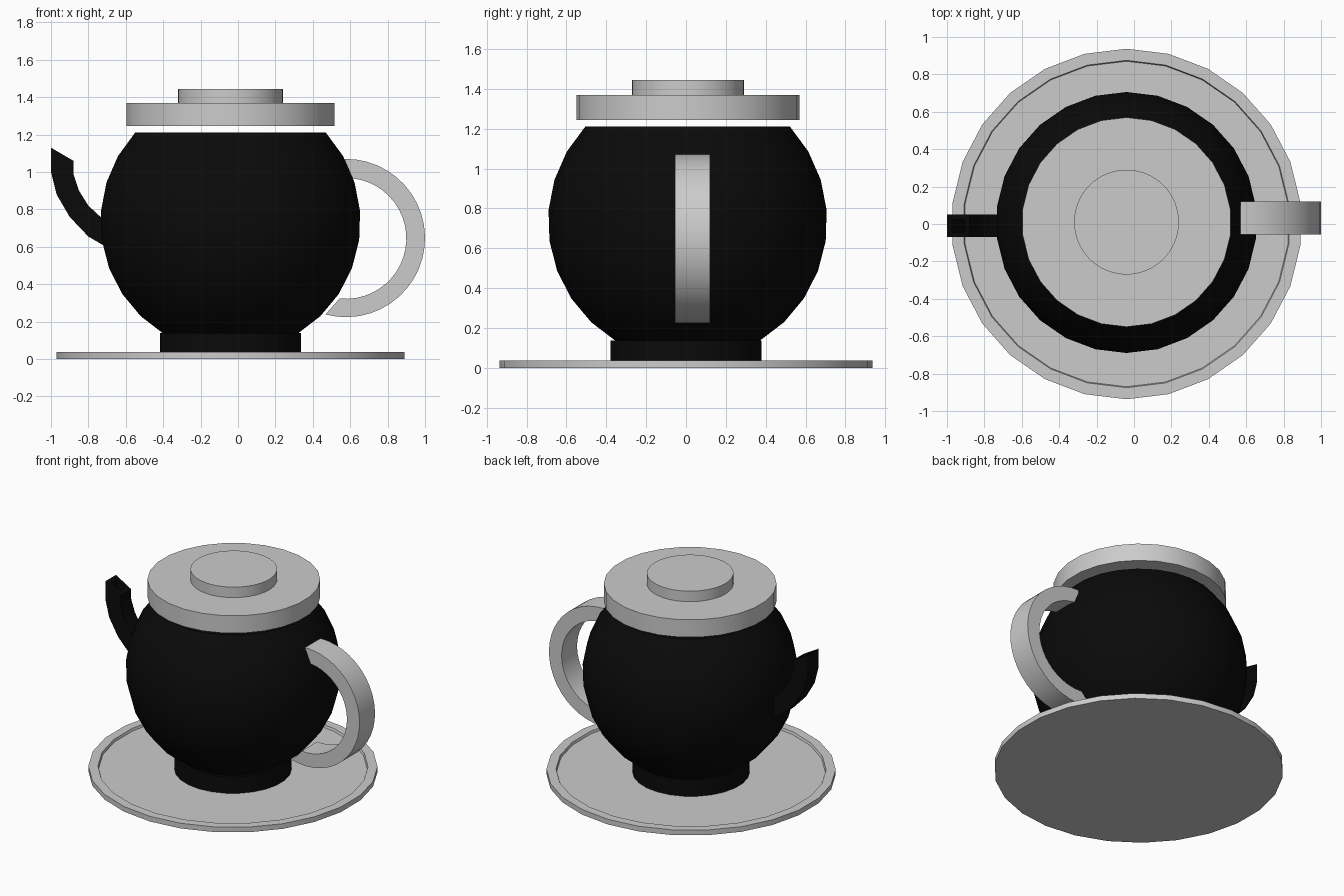
import bpy, bmesh
from math import sin, cos, radians, pi
from mathutils import Vector

if "Cube" in bpy.data.objects:
    bpy.data.objects.remove(bpy.data.objects["Cube"])

SIDES = 26
CX = -0.04

black = bpy.data.materials.new("black_glaze")
black.diffuse_color = (0.003, 0.003, 0.003, 1)
black.use_nodes = True
black.node_tree.nodes["Principled BSDF"].inputs["Base Color"].default_value = black.diffuse_color


def loft(name, rings, closed=False, mat=None, smooth=35):
    """Bridge a list of equal-sized vertex rings; cap the ends or join them."""
    bm = bmesh.new()
    loops = [[bm.verts.new(p) for p in r] for r in rings]
    n = len(rings[0])
    pairs = list(zip(loops, loops[1:]))
    if closed:
        pairs.append((loops[-1], loops[0]))
    else:
        bm.faces.new(loops[0])
        bm.faces.new(loops[-1])
    for a, b in pairs:
        for i in range(n):
            j = (i + 1) % n
            bm.faces.new((a[i], a[j], b[j], b[i]))
    bmesh.ops.recalc_face_normals(bm, faces=bm.faces)
    me = bpy.data.meshes.new(name)
    bm.to_mesh(me)
    bm.free()
    ob = bpy.data.objects.new(name, me)
    bpy.context.collection.objects.link(ob)
    if mat:
        me.materials.append(mat)
    bpy.ops.object.select_all(action='DESELECT')
    ob.select_set(True)
    bpy.context.view_layer.objects.active = ob
    bpy.ops.object.shade_smooth_by_angle(angle=radians(smooth))
    return ob


def lathe(name, profile, cy=0.0, sides=SIDES, mat=None):
    """Turn a (radius, z) profile around the pot axis, first corner on +y."""
    rings = [[(CX + r * sin(2 * pi * i / sides), cy + r * cos(2 * pi * i / sides), z)
              for i in range(sides)] for r, z in profile]
    return loft(name, rings, mat=mat)


def xz_section(outer, inner, y0, y1):
    """Rectangular ring from two x-z points and a y range."""
    return [(outer[0], y0, outer[1]), (outer[0], y1, outer[1]),
            (inner[0], y1, inner[1]), (inner[0], y0, inner[1])]


# Saucer with a shallow recess inside its rim
lathe("saucer", [(0.937, 0), (0.937, 0.037), (0.875, 0.037), (0.87, 0.02)])

# Foot and round body
lathe("foot", [(0.38, 0.02), (0.38, 0.138)], mat=black)
R, CZ, LOW, HIGH = 0.7, 0.735, -59, 42.8
angles = [radians(LOW + (HIGH - LOW) * i / 8) for i in range(9)]
lathe("body", [(R * cos(a), CZ + R * sin(a)) for a in angles], cy=0.008, mat=black)

# Floating lid and its knob
lathe("lid", [(0.56, 1.245), (0.56, 1.37)], cy=0.01)
lathe("knob", [(0.28, 1.36), (0.28, 1.445)], cy=0.01, sides=64)

# Handle: flat band following an arc, open towards the body
rings = []
for i in range(25):
    t = i / 24
    ao, ai = radians(91 - 196 * t), radians(91 - 187 * t)
    rings.append(xz_section((0.577 + 0.423 * cos(ao), 0.647 + 0.423 * sin(ao)),
                            (0.577 + 0.323 * cos(ai), 0.645 + 0.323 * sin(ai)),
                            -0.055, 0.12))
loft("handle", rings)

# Spout: hollow square tube, outer wall up and inner wall back down
left = [(-0.68, 0.585), (-0.80, 0.655), (-0.90, 0.76), (-0.97, 0.88), (-1.0, 1.0), (-1.0, 1.13)]
right = [(-0.62, 0.70), (-0.735, 0.76), (-0.80, 0.82), (-0.85, 0.90), (-0.88, 0.99), (-0.88, 1.06)]
outer_rings, inner_rings = [], []
for l, r in zip(left, right):
    outer_rings.append(xz_section(l, r, -0.07, 0.05))
    a, b = Vector(l), Vector(r)
    inner_rings.append(xz_section(a.lerp(b, 0.22), a.lerp(b, 0.78), -0.045, 0.025))
loft("spout", outer_rings + inner_rings[::-1], closed=True, mat=black)
